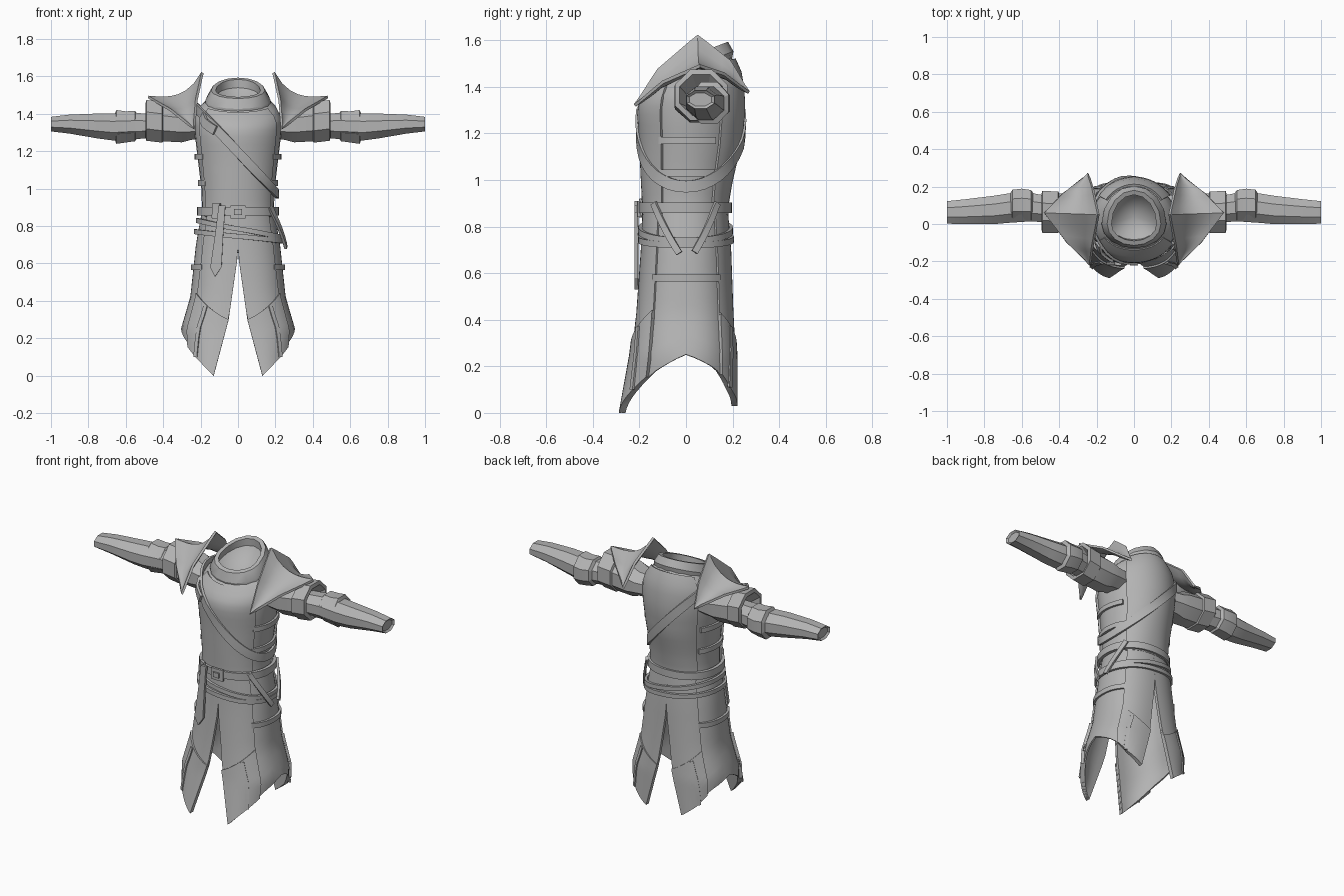
import bpy, bmesh, math
from mathutils import Vector

if "Cube" in bpy.data.objects:
    bpy.data.objects.remove(bpy.data.objects["Cube"])

cloth = bpy.data.materials.new("grey_cloth")
cloth.diffuse_color = (0.45, 0.45, 0.45, 1)
cloth.use_nodes = True
cloth.node_tree.nodes["Principled BSDF"].inputs["Base Color"].default_value = cloth.diffuse_color


def lerp_table(table, t):
    """Piecewise linear lookup; rows are (key, value...)."""
    t = min(max(t, table[0][0]), table[-1][0])
    for a, b in zip(table, table[1:]):
        if t <= b[0]:
            f = (t - a[0]) / (b[0] - a[0])
            return [p + (q - p) * f for p, q in zip(a[1:], b[1:])]


def grid(name, rows, thick=0.0, closed=False, caps=False, angle=30):
    """Skin a list of point rows, optionally thickened."""
    bm = bmesh.new()
    vs = [[bm.verts.new(p) for p in r] for r in rows]
    n = len(rows[0])
    for a, b in zip(vs, vs[1:]):
        for i in range(n if closed else n - 1):
            j = (i + 1) % n
            bm.faces.new((a[i], a[j], b[j], b[i]))
    if caps:
        bm.faces.new(vs[0])
        bm.faces.new(vs[-1])
    bmesh.ops.remove_doubles(bm, verts=bm.verts, dist=1e-4)
    bmesh.ops.recalc_face_normals(bm, faces=bm.faces)
    me = bpy.data.meshes.new(name)
    bm.to_mesh(me)
    bm.free()
    me.materials.append(cloth)
    ob = bpy.data.objects.new(name, me)
    bpy.context.collection.objects.link(ob)
    bpy.ops.object.select_all(action='DESELECT')
    ob.select_set(True)
    bpy.context.view_layer.objects.active = ob
    if thick:
        m = ob.modifiers.new("thickness", 'SOLIDIFY')
        m.thickness, m.offset = thick, 0
        bpy.ops.object.modifier_apply(modifier=m.name)
    if angle:
        bpy.ops.object.shade_smooth_by_angle(angle=math.radians(angle))
    return ob


# Garment form: height, half width, front depth, back depth, roundness
BODY = [(0, .27, .265, .2, .85), (.25, .3, .22, .2, .85), (.42, .25, .2, .19, .85),
        (.7, .22, .18, .18, .88), (.88, .188, .172, .165, .9), (1.0, .192, .178, .185, .95),
        (1.15, .21, .185, .222, 1), (1.3, .228, .195, .24, 1), (1.38, .228, .178, .232, 1),
        (1.43, .2, .145, .215, 1), (1.47, .15, .105, .18, 1), (1.53, .128, .1, .165, 1)]
SLIT = [(0, .13), (.3, .05), (.65, 0)]
HEM = [(0, 0), (35, .1), (60, .18), (90, .25), (125, .19), (150, .1), (180, .03)]


def surf(deg, z, off=0.0):
    """Point on the garment; 0 is front, 90 is +x, 180 is back."""
    w, yf, yb, p = lerp_table(BODY, z)
    a = math.radians(deg)
    s, c = math.sin(a), math.cos(a)
    slit = lerp_table(SLIT, z)[0]
    x = slit + (w - slit) * abs(s) ** p
    x = math.copysign(x, s) + off * s
    y = -(yf if c > 0 else yb) * math.copysign(abs(c) ** p, c) - off * c
    tilt = min(max((z - 1.3) / .17, 0), 1) * .38
    return Vector((x, y, z + tilt * y))


def flip(rows, side):
    return [[(p[0] * side, p[1], p[2]) for p in r] for r in rows]


def patch(name, a0, a1, top, bottom, off, thick, side=1, n=12, m=10):
    """Panel between two angles; top and bottom are functions of angle."""
    rows = []
    for j in range(m + 1):
        row = []
        for i in range(n + 1):
            a = a0 + (a1 - a0) * i / n
            row.append(surf(min(max(a, 1e-6), 180 - 1e-6) if a1 <= 180 and a0 >= 0 else a,
                            top(a) + (bottom(a) - top(a)) * j / m, off))
        rows.append(row)
    return grid(name, flip(rows, side), thick)


def ribbon(name, path, width, off, thick=.014, side=1, closed=False):
    """Strap following (angle, height) points on the garment."""
    pts = [surf(a, z, off) for a, z in path]
    rows = []
    for i, p in enumerate(pts):
        if closed:
            t = pts[(i + 1) % len(pts)] - pts[i - 1]
        else:
            t = pts[min(i + 1, len(pts) - 1)] - pts[max(i - 1, 0)]
        a = math.radians(path[i][0])
        d = Vector((math.sin(a), -math.cos(a), 0)).cross(t).normalized() * width / 2
        rows.append([p - d, p + d])
    if closed:
        rows.append(rows[0])
    return grid(name, flip(rows, side), thick)


def line(a0, z0, a1, z1, n=10):
    return [(a0 + (a1 - a0) * i / n, z0 + (z1 - z0) * i / n) for i in range(n + 1)]


def tube(name, rings, side, sides=8, caps=False):
    """Faceted sleeve; rings are (x, y, z, y radius, z radius)."""
    rows = [[(x, y + ry * math.cos(math.tau * (i + .5) / sides),
              z + rz * math.sin(math.tau * (i + .5) / sides)) for i in range(sides)]
            for x, y, z, ry, rz in rings]
    return grid(name, flip(rows, side), closed=True, caps=caps, angle=20)


def hem(a):
    return lerp_table(HEM, a)[0]


def flat(z):
    return lambda a: z


# Torso shell with raised front and back panels
heights = [.84, .88, .94, 1.0, 1.08, 1.15, 1.22, 1.3, 1.34, 1.38, 1.41, 1.43, 1.45, 1.47]
grid("torso", [[surf(i * 11.25, z) for i in range(32)] for z in heights], .008, closed=True)
patch("chest_panel", -58, 58, flat(1.45), flat(.85), .01, .012, n=20, m=14)
patch("back_panel", 128, 232, flat(1.45), flat(.85), .01, .012, n=20, m=14)

# Collar, with a sunken neck opening
N = 16
collar = [[surf(i * 360 / N, z, o) for i in range(N)]
          for z, o in ((1.455, .005), (1.475, .025), (1.525, .014), (1.525, -.01), (1.48, -.02))]
collar.append([Vector((0, .04, 1.36))] * N)
grid("collar", collar, closed=True)

# Belts: main waist belt and two slanted hip belts
ring = [i * 10 for i in range(36)]
ribbon("waist_belt", [(a, .88) for a in ring], .045, .022, .02, closed=True)
for k, z in enumerate((.785, .745)):
    ribbon("hip_belt", [(a, z - (.045 - .02 * k) * math.sin(math.radians(a))) for a in ring],
           .026, .021, .016, closed=True)
ribbon("belt_buckle", line(-9, .875, 9, .875, 4), .07, .032, .014)
ribbon("buckle_pin", line(-4, .875, 4, .875, 2), .03, .042, .014)
ribbon("belt_loop", line(-29, .92, -29, .84, 3), .045, .036, .014)

# Hanging belt tail with a pointed end
tail = []
for z, half in ((.91, .018), (.75, .022), (.58, .03), (.53, .001)):
    cx = -.085 - (.91 - z) * .1
    tail.append([(cx - half, -.212, z), (cx + half, -.214, z)])
grid("belt_tail", tail, .016)

# Crossing chest strap, solved as a slanted loop on the torso
loop = []
for a in ring:
    z = 1.2
    for _ in range(60):
        p = surf(a, z)
        z += .3 * (1.195 - 1.17 * p.x - p.z)
    loop.append((a, z))
ribbon("chest_strap", loop, .05, .02, .014, closed=True)
ribbon("strap_end", line(-54, 1.42, -28, 1.32, 5), .05, .032, .014)

# Two straps forming a V on the right hip
ribbon("hip_strap_front", line(50, .9, 84, .685), .028, .036)
ribbon("hip_strap_back", line(130, .9, 98, .69), .028, .036)

# Neck rings of the sleeve, arm and elbow
SLEEVE = [(.18, .06, 1.335, .1, .075), (.25, .06, 1.335, .11, .08), (.3, .06, 1.34, .115, .1),
          (.4, .062, 1.35, .11, .105), (.405, .062, 1.355, .12, .118), (.49, .065, 1.365, .122, .118),
          (.495, .065, 1.365, .1, .095), (.44, .07, 1.34, .07, .065)]
ARM = [(.43, .075, 1.335, .075, .07), (.55, .09, 1.335, .082, .075), (.67, .085, 1.33, .085, .078),
       (.75, .075, 1.335, .082, .072), (.9, .066, 1.345, .072, .055), (1.0, .062, 1.345, .065, .042),
       (.99, .062, 1.345, .052, .03)]
ELBOW = [(.535, .095, 1.335, .07, .06), (.55, .1, 1.335, .088, .088), (.6, .102, 1.33, .094, .09),
         (.65, .1, 1.33, .09, .098), (.665, .095, 1.33, .07, .06)]

# Shoulder guard edges, from front corner over the peak to back corner
INNER = [(0, .235, -.22, 1.32), (.25, .222, -.12, 1.475), (.5, .19, .05, 1.62),
         (.75, .22, .19, 1.51), (1, .245, .27, 1.375)]
OUTER = [(0, .235, -.22, 1.32), (.25, .36, -.1, 1.42), (.5, .48, .06, 1.49),
         (.75, .38, .165, 1.455), (1, .245, .27, 1.375)]

for side, tag in ((1, "right"), (-1, "left")):
    tube("sleeve_" + tag, SLEEVE, side)
    tube("forearm_" + tag, ARM, side, caps=True)
    tube("elbow_band_" + tag, ELBOW, side)

    guard = []
    for j in range(17):
        t = j / 16
        a, b = Vector(lerp_table(INNER, t)), Vector(lerp_table(OUTER, t))
        row = []
        for i in range(8):
            r = i / 7
            p = a.lerp(b, r)
            p.z -= .065 * math.sin(math.pi * r ** .75) * 4 * t * (1 - t)
            row.append(p)
        guard.append(row)
    grid("shoulder_guard_" + tag, flip(guard, side), .014)

    # Skirt with split front and back, raised panels and lower flaps
    patch("skirt_" + tag, 0, 180, flat(.86), hem, 0, .01, side, 24, 14)
    patch("skirt_front_panel_" + tag, 0, 52, flat(.86), hem, .009, .01, side)
    patch("skirt_back_panel_" + tag, 132, 180, flat(.86), hem, .009, .01, side)
    patch("front_flap_" + tag, 0, 52, lambda a: .3 + a * .0027, hem, .019, .01, side)
    patch("back_flap_" + tag, 132, 180, lambda a: .3 + (180 - a) * .0027, hem, .016, .01, side)
    ribbon("front_flap_fold_" + tag, line(34, .1, 29, .37, 5), .022, .026, .01, side)
    ribbon("back_flap_fold_" + tag, line(146, .11, 151, .37, 5), .022, .022, .01, side)

    # Side lacing straps
    for z, a0, a1 in ((1.17, 55, 122), (1.03, 55, 125), (.58, 48, 134)):
        ribbon("side_strap_" + tag, line(a0, z, a1, z), .03, .012, .014, side)
